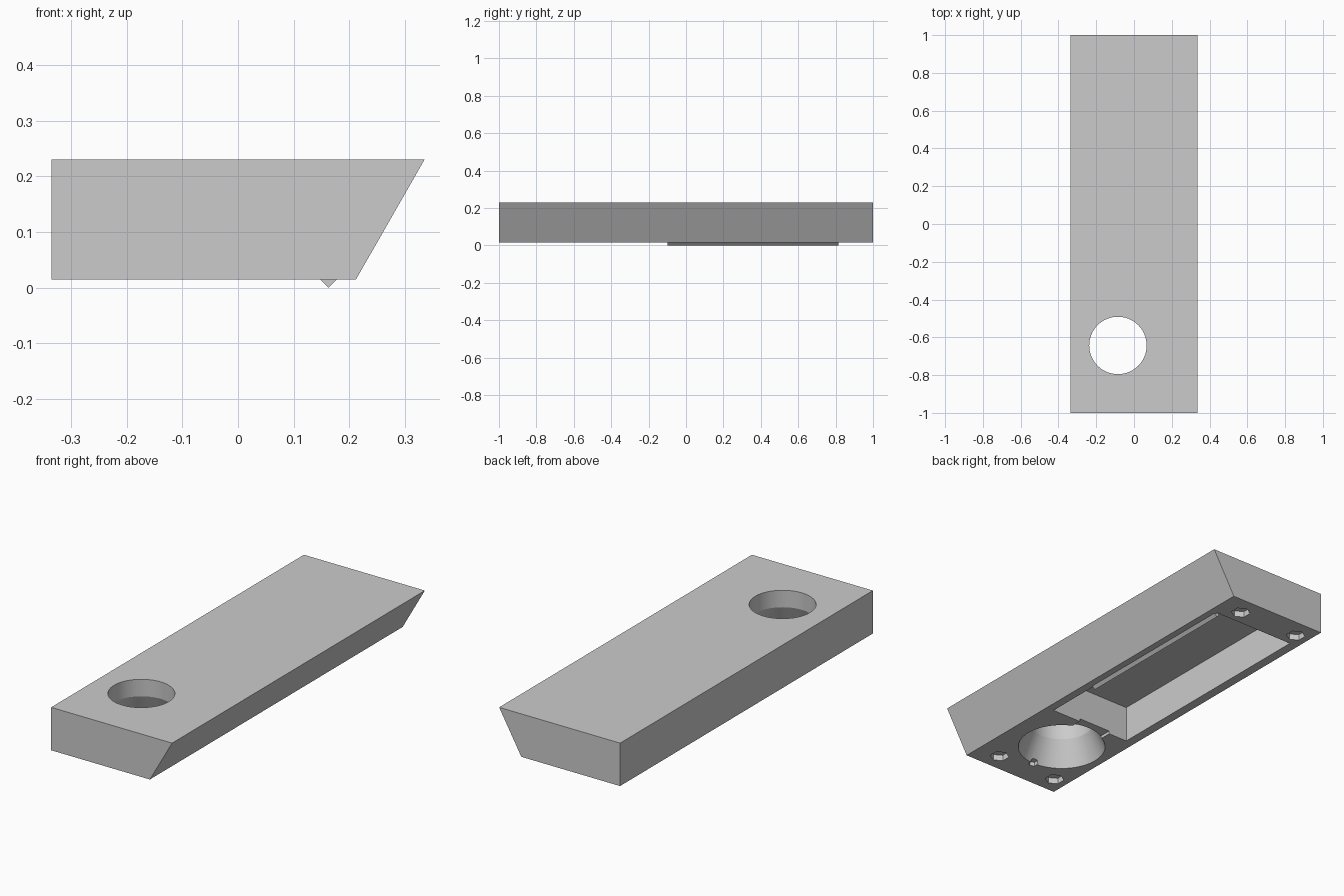
import bpy, bmesh, math
from mathutils import Matrix

cube = bpy.data.objects.get("Cube")
if cube:
    bpy.data.objects.remove(cube, do_unlink=True)

grey = bpy.data.materials.new("plain_grey")
grey.use_nodes = True
colour = (0.6, 0.6, 0.6, 1)
grey.diffuse_color = colour
grey.node_tree.nodes["Principled BSDF"].inputs["Base Color"].default_value = colour

BASE, TOP = 0.015, 0.23
HOLE_X, HOLE_Y = -0.085, -0.643


def add_object(name, bm):
    bmesh.ops.recalc_face_normals(bm, faces=bm.faces)
    mesh = bpy.data.meshes.new(name)
    bm.to_mesh(mesh)
    bm.free()
    mesh.materials.append(grey)
    obj = bpy.data.objects.new(name, mesh)
    bpy.context.collection.objects.link(obj)
    return obj


def prism(name, outline, y0, y1):
    """Extrude an x-z outline along y."""
    bm = bmesh.new()
    face = bm.faces.new([bm.verts.new((x, y0, z)) for x, z in outline])
    new = bmesh.ops.extrude_face_region(bm, geom=[face])["geom"]
    verts = [v for v in new if isinstance(v, bmesh.types.BMVert)]
    bmesh.ops.translate(bm, verts=verts, vec=(0, y1 - y0, 0))
    return add_object(name, bm)


def box(name, x0, x1, y0, y1, z0, z1):
    return prism(name, [(x0, z0), (x1, z0), (x1, z1), (x0, z1)], y0, y1)


def lathe(name, x, y, profile, sides, turn=0.0):
    """Closed solid from (radius, z) rings."""
    bm = bmesh.new()
    rings = []
    for r, z in profile:
        angles = [turn + math.tau * i / sides for i in range(sides)]
        rings.append([bm.verts.new((x + r * math.cos(a), y + r * math.sin(a), z))
                      for a in angles])
    for low, high in zip(rings, rings[1:]):
        for i in range(sides):
            j = (i + 1) % sides
            bm.faces.new((low[i], low[j], high[j], high[i]))
    bm.faces.new(rings[0])
    bm.faces.new(rings[-1])
    return add_object(name, bm)


def cut(target, cutter):
    mod = target.modifiers.new("cut", "BOOLEAN")
    mod.operation = "DIFFERENCE"
    mod.solver = "EXACT"
    mod.object = cutter
    bpy.context.view_layer.objects.active = target
    bpy.ops.object.modifier_apply(modifier=mod.name)
    bpy.data.objects.remove(cutter, do_unlink=True)


# Block with one slanted long side
body = prism("body", [(-0.335, BASE), (0.212, BASE), (0.335, TOP), (-0.335, TOP)], -1, 1)

# Deep rectangular pocket in the underside
cut(body, box("pocket_cutter", -0.287, 0.17, -0.4, 0.825, -0.05, 0.2))

# Round through hole that flares toward the underside
cut(body, lathe("hole_cutter", HOLE_X, HOLE_Y,
                [(0.2155, 0), (0.152, 0.145), (0.152, 0.3)], 64))

# Shallow channel joining hole and pocket
cut(body, box("channel_cutter", -0.18, 0.005, -0.55, -0.38, -0.05, 0.03))

# Hexagonal sockets in the corners, and a small key socket by the hole
for x in (-0.26, 0.085):
    for y in (-0.905, 0.9):
        cut(body, lathe("socket_cutter", x, y, [(0.046, -0.05), (0.046, 0.045)],
                        6, math.radians(30)))
cut(body, lathe("key_cutter", HOLE_X, -0.857, [(0.022, -0.05), (0.022, 0.035)],
                6, math.radians(30)))

# Diamond snap ridge along the pocket edge
ridge = prism("snap_ridge", [(0.163, 0), (0.178, BASE), (0.163, 0.03), (0.148, BASE)],
              -0.1, 0.815)

# Smooth the round hole, keep the other edges crisp
bpy.ops.object.select_all(action="DESELECT")
body.select_set(True)
bpy.context.view_layer.objects.active = body
bpy.ops.object.shade_smooth_by_angle(angle=math.radians(20))
